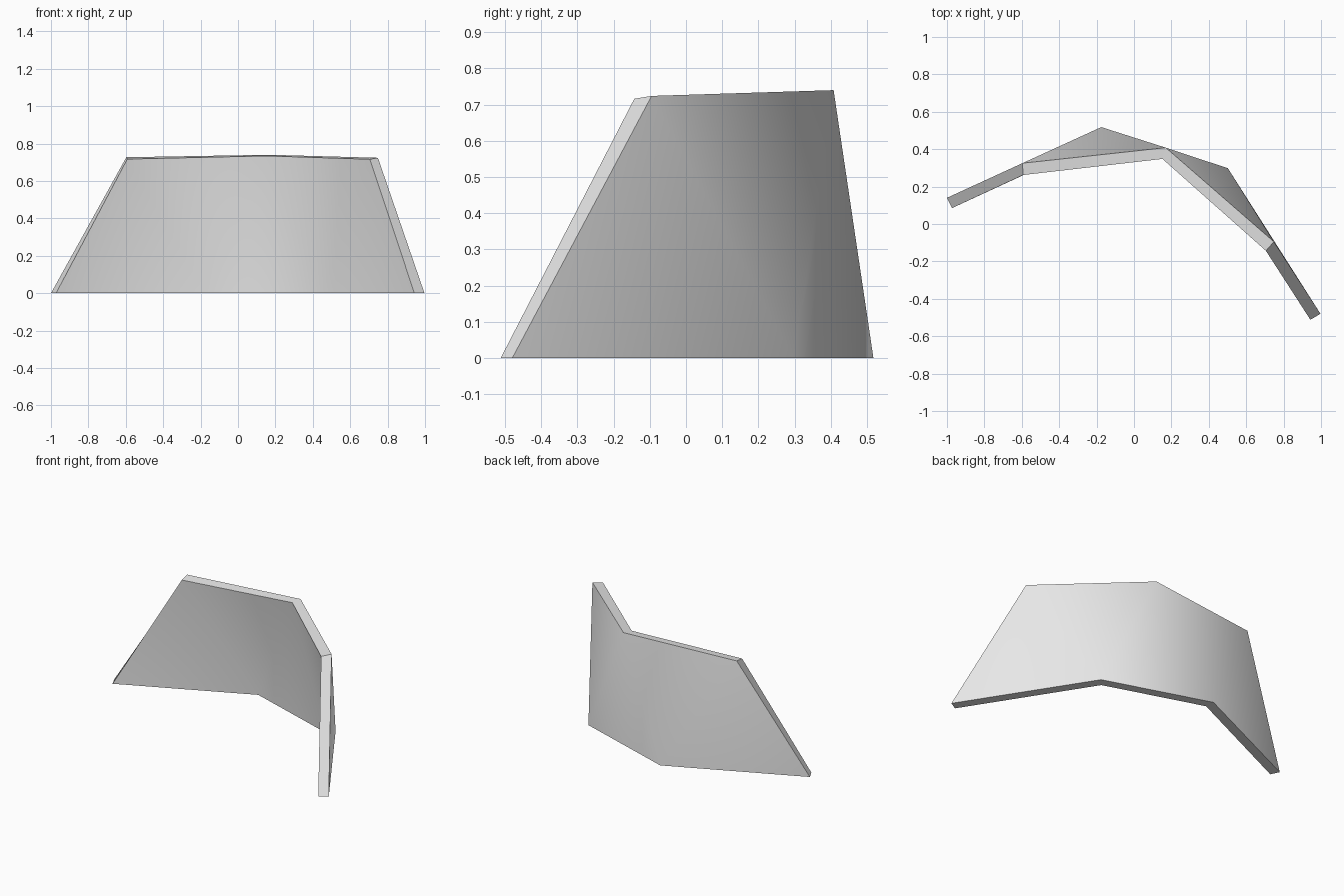
import bpy, bmesh, math

cube = bpy.data.objects.get("Cube")
if cube:
    bpy.data.objects.remove(cube, do_unlink=True)

# Plain grey material
grey = bpy.data.materials.new("light_grey")
grey.use_nodes = True
colour = (0.8, 0.8, 0.8, 1)
grey.diffuse_color = colour
grey.node_tree.nodes["Principled BSDF"].inputs["Base Color"].default_value = colour

# Foot and crest paths of the outer and inner skins
outer_foot = [(-1, 0.14, 0), (-0.175, 0.518, 0), (0.502, 0.298, 0), (0.997, -0.48, 0)]
outer_crest = [(-0.597, 0.325, 0.727), (0.17, 0.408, 0.74), (0.748, -0.095, 0.724)]
inner_foot = [(-0.973, 0.085, 0), (-0.171, 0.455, 0), (0.46, 0.25, 0), (0.943, -0.512, 0)]
inner_crest = [(-0.592, 0.262, 0.717), (0.152, 0.348, 0.734), (0.705, -0.143, 0.716)]

bm = bmesh.new()


def skin(foot_points, crest_points):
    """Folded wall: upright triangles alternate with sloping ones."""
    foot = [bm.verts.new(p) for p in foot_points]
    crest = [bm.verts.new(p) for p in crest_points]
    for i, top in enumerate(crest):
        bm.faces.new((foot[i], foot[i + 1], top))
        if i + 1 < len(crest):
            bm.faces.new((foot[i + 1], crest[i + 1], top))
    return foot + crest[::-1]


# Two skins joined by a rim all the way round
outer = skin(outer_foot, outer_crest)
inner = skin(inner_foot, inner_crest)
for i in range(len(outer)):
    j = (i + 1) % len(outer)
    bm.faces.new((outer[i], outer[j], inner[j], inner[i]))
bmesh.ops.recalc_face_normals(bm, faces=bm.faces[:])

mesh = bpy.data.meshes.new("folded_panel")
bm.to_mesh(mesh)
bm.free()
mesh.materials.append(grey)
panel = bpy.data.objects.new("folded_panel", mesh)
bpy.context.collection.objects.link(panel)

# Soft folds, crisp rim
bpy.ops.object.select_all(action="DESELECT")
panel.select_set(True)
bpy.context.view_layer.objects.active = panel
bpy.ops.object.shade_smooth_by_angle(angle=math.radians(50))
